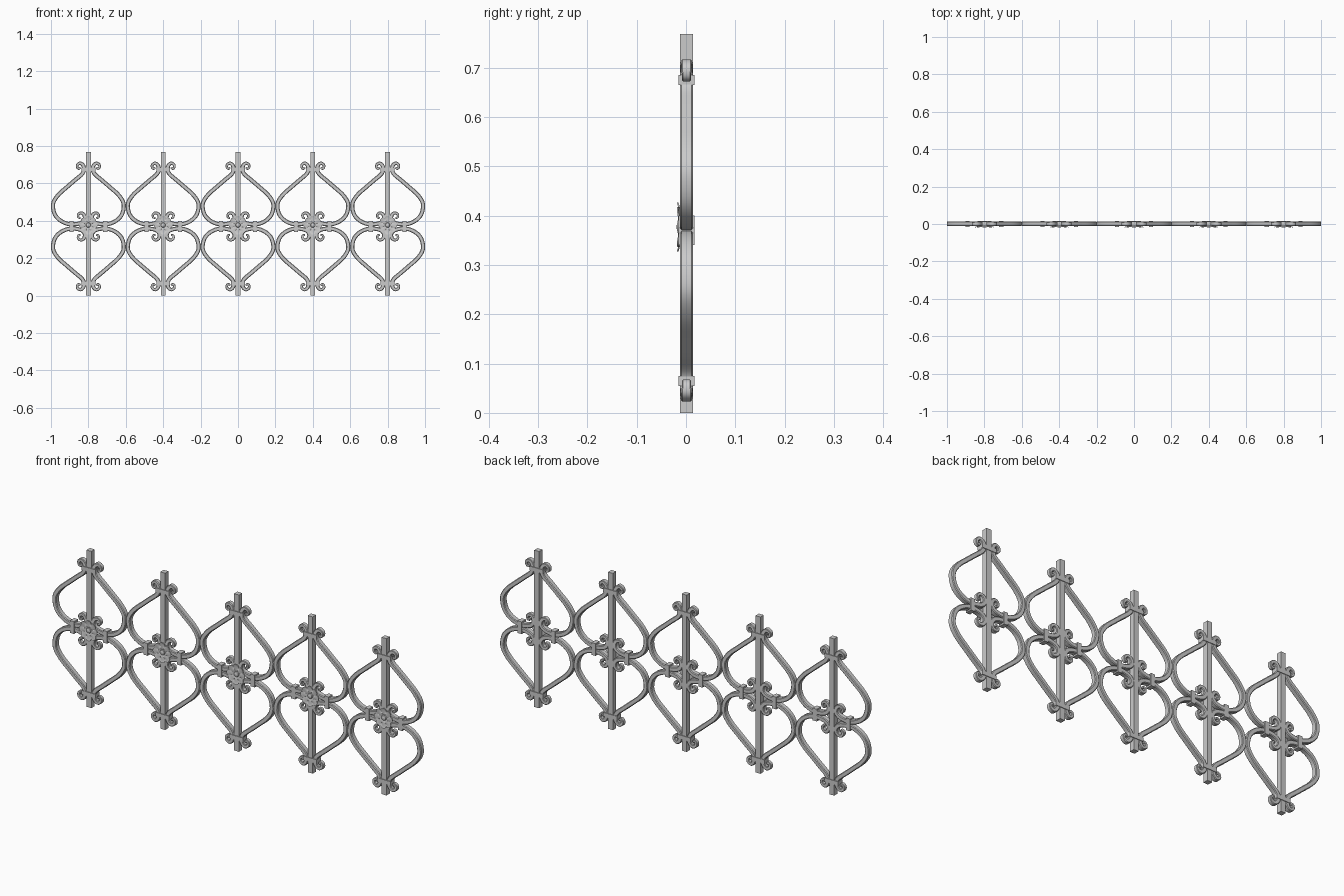
import bpy, bmesh, math
from mathutils import Vector

if "Cube" in bpy.data.objects:
    bpy.data.objects.remove(bpy.data.objects["Cube"])

YC = 0.001          # depth centre of the bars
ZM = 0.37           # mirror height between upper and lower hearts


def finish(bm, name, smooth=False):
    bmesh.ops.recalc_face_normals(bm, faces=bm.faces)
    me = bpy.data.meshes.new(name)
    bm.to_mesh(me)
    bm.free()
    ob = bpy.data.objects.new(name, me)
    bpy.context.collection.objects.link(ob)
    if smooth:
        bpy.ops.object.select_all(action='DESELECT')
        bpy.context.view_layer.objects.active = ob
        ob.select_set(True)
        bpy.ops.object.shade_smooth_by_angle(angle=math.radians(30))
    return ob


def box(name, x, y, z, sx, sy, sz):
    bm = bmesh.new()
    bmesh.ops.create_cube(bm, size=1)
    for v in bm.verts:
        v.co = Vector((x + v.co.x * sx, y + v.co.y * sy, z + v.co.z * sz))
    return finish(bm, name)


def spline(pts, n):
    """Catmull-Rom points through pts"""
    p = [Vector(q) for q in pts]
    p = [2 * p[0] - p[1]] + p + [2 * p[-1] - p[-2]]
    out = []
    for i in range(1, len(p) - 2):
        a, b, c, d = p[i - 1:i + 3]
        for k in range(n):
            t = k / n
            out.append(0.5 * (2 * b + (c - a) * t + (2 * a - 5 * b + 4 * c - d) * t * t
                              + (3 * b - a - 3 * c + d) * t ** 3))
    return out + [p[-2]]


# half-heart path: top curl, flank, inner curl (x, z)
PATH = [(0.043, 0.686), (0.050, 0.678), (0.059, 0.685), (0.058, 0.700), (0.043, 0.708),
        (0.029, 0.698), (0.023, 0.676), (0.034, 0.650), (0.070, 0.619), (0.113, 0.582),
        (0.157, 0.543), (0.184, 0.505), (0.189, 0.472), (0.178, 0.432), (0.150, 0.402),
        (0.110, 0.384), (0.070, 0.382), (0.034, 0.392), (0.019, 0.413), (0.026, 0.436),
        (0.043, 0.442), (0.055, 0.432), (0.053, 0.418), (0.042, 0.416)]


def scroll(name, cx, sx, sz):
    pts = spline(PATH, 4)
    bm = bmesh.new()
    rings = []
    length = [0]
    for a, b in zip(pts, pts[1:]):
        length.append(length[-1] + (b - a).length)
    for i, p in enumerate(pts):
        tan = (pts[min(i + 1, len(pts) - 1)] - pts[max(i - 1, 0)]).normalized()
        nor = Vector((-tan.y, tan.x))
        e = min(1, min(length[i], length[-1] - length[i]) / 0.085)
        h, w = 0.005 + 0.006 * e, 0.008 + 0.005 * e
        c = 0.3 * h
        sec = [(h, w - c), (h - c, w), (c - h, w), (-h, w - c),
               (-h, c - w), (c - h, -w), (h - c, -w), (h, c - w)]
        ring = []
        for a, y in sec:
            q = p + nor * a
            z = q.y if sz > 0 else 2 * ZM - q.y
            ring.append(bm.verts.new((cx + sx * q.x, YC + y, z)))
        rings.append(ring)
    for r, s in zip(rings, rings[1:]):
        for k in range(8):
            bm.faces.new((r[k], r[(k + 1) % 8], s[(k + 1) % 8], s[k]))
    bm.faces.new(rings[0])
    bm.faces.new(rings[-1])
    return finish(bm, name, True)


def rosette(name, cx, cz, petals=8):
    # (radius, front depth) profile, wavy toward the rim
    prof = [(0.006, -0.0185), (0.011, -0.0165), (0.013, -0.0125), (0.024, -0.0165),
            (0.036, -0.0145), (0.050, -0.0185)]
    n = petals * 6
    bm = bmesh.new()
    front, back = [], []
    for j, (r, y) in enumerate(prof):
        f, b = [], []
        for k in range(n):
            a = 2 * math.pi * k / n
            u = abs(math.cos(petals * a / 2))
            grow = max(0, j - 2) / 3
            rr = r * (1 - 0.2 * grow * (1 - u) ** 1.5)
            yy = y + 0.003 * grow * (1 - u)
            x, z = cx + rr * math.cos(a), cz + rr * math.sin(a)
            f.append(bm.verts.new((x, yy, z)))
            b.append(bm.verts.new((x, -0.010 if j < 4 else yy + 0.003, z)))
        front.append(f)
        back.append(b)
    for rows in (front, back):
        for r, s in zip(rows, rows[1:]):
            for k in range(n):
                m = (k + 1) % n
                bm.faces.new((r[k], r[m], s[m], s[k]))
        tip = bm.verts.new((cx, -0.0195 if rows is front else -0.010, cz))
        for k in range(n):
            bm.faces.new((tip, rows[0][k], rows[0][(k + 1) % n]))
    for k in range(n):
        m = (k + 1) % n
        bm.faces.new((front[-1][k], front[-1][m], back[-1][m], back[-1][k]))
    return finish(bm, name, True)


for i in range(5):
    cx = -0.8 + 0.4 * i
    # upright bar
    box(f"upright_bar_{i}", cx, YC, 0.384, 0.026, 0.026, 0.768)
    # four half-heart scrolls
    for sx in (-1, 1):
        for sz in (-1, 1):
            scroll(f"scroll_{i}_{'r' if sx > 0 else 'l'}_{'top' if sz > 0 else 'low'}", cx, sx, sz)
        # collar binding upper and lower scrolls
        box(f"side_collar_{i}_{'r' if sx > 0 else 'l'}", cx + sx * 0.09, YC, ZM, 0.022, 0.032, 0.06)
    # collars binding scrolls to the upright
    for z in (0.675, 0.065):
        box(f"end_collar_{i}", cx, YC, z, 0.074, 0.032, 0.02)
    # front flower rosette
    rosette(f"rosette_{i}", cx, 0.377)
